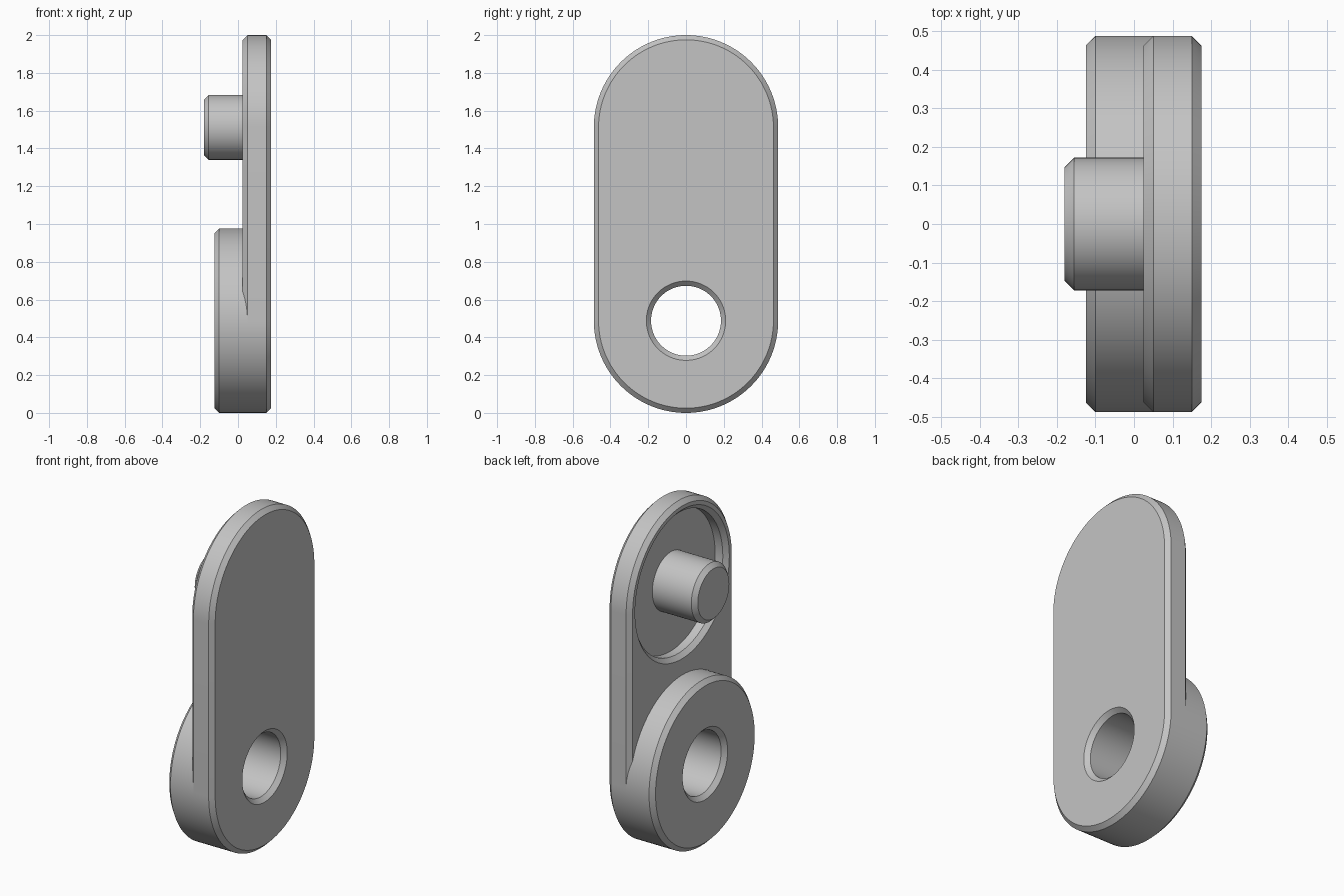
import bpy
import bmesh
from math import sin, cos, pi, radians

cube = bpy.data.objects.get("Cube")
if cube:
    bpy.data.objects.remove(cube, do_unlink=True)

SEGMENTS = 128
LOW, HIGH = 0.488, 1.512     # heights of the two round ends
RADIUS, CHAMFER = 0.488, 0.025
BORE = 0.185

grey = bpy.data.materials.new("satin grey")
grey.use_nodes = True
colour = (0.55, 0.55, 0.55, 1)
grey.diffuse_color = colour
grey.node_tree.nodes["Principled BSDF"].inputs["Base Color"].default_value = colour


def ring(x, r, low, high):
    """Circle around the x axis, stretched to a slot shape when low < high."""
    half = SEGMENTS // 2
    upper = [(x, r * cos(pi * i / half), high + r * sin(pi * i / half)) for i in range(half + 1)]
    lower = [(x, -r * cos(pi * i / half), low - r * sin(pi * i / half)) for i in range(half + 1)]
    return upper + lower if high > low else upper[:-1] + lower[:-1]


def sweep(name, profile, low, high=None, closed=False):
    """Join rings given as (x, radius); cap the ends or close into a tube."""
    high = low if high is None else high
    bm = bmesh.new()
    rings = [[bm.verts.new(p) for p in ring(x, r, low, high)] for x, r in profile]
    pairs = list(zip(rings, rings[1:]))
    if closed:
        pairs.append((rings[-1], rings[0]))
    else:
        bm.faces.new(rings[0])
        bm.faces.new(rings[-1])
    for a, b in pairs:
        for i in range(len(a)):
            j = (i + 1) % len(a)
            bm.faces.new((a[i], a[j], b[j], b[i]))
    bmesh.ops.recalc_face_normals(bm, faces=bm.faces)
    mesh = bpy.data.meshes.new(name)
    bm.to_mesh(mesh)
    bm.free()
    mesh.materials.append(grey)
    obj = bpy.data.objects.new(name, mesh)
    bpy.context.collection.objects.link(obj)
    return obj


def activate(obj):
    bpy.ops.object.select_all(action='DESELECT')
    obj.select_set(True)
    bpy.context.view_layer.objects.active = obj


def cut(obj, cutter):
    cutter.hide_render = True
    mod = obj.modifiers.new("cut", 'BOOLEAN')
    mod.operation = 'DIFFERENCE'
    mod.solver = 'EXACT'
    mod.object = cutter
    activate(obj)
    bpy.ops.object.modifier_apply(modifier=mod.name)
    bpy.data.objects.remove(cutter, do_unlink=True)


# Slot-shaped plate with chamfered rims
inner, outer = 0.025, 0.175
plate = sweep("link_plate", [(inner, RADIUS - CHAMFER), (inner + CHAMFER, RADIUS),
                             (outer - CHAMFER, RADIUS), (outer, RADIUS - CHAMFER)], LOW, HIGH)

# Chamfered bore, widened where it is buried in the boss
cut(plate, sweep("bore_cutter", [(0, 0.3), (0.04, 0.3), (0.05, BORE), (outer - CHAMFER, BORE),
                                 (outer + CHAMFER, BORE + 2 * CHAMFER)], LOW))

# Shallow round recess around the pin
recess = 0.415
cut(plate, sweep("recess_cutter", [(inner - CHAMFER, recess + 2 * CHAMFER),
                                   (inner + CHAMFER, recess), (0.1, recess)], HIGH))

# Boss ring at the lower end
face = -0.125
boss = sweep("boss_ring", [(face, BORE + CHAMFER), (face, RADIUS - CHAMFER),
                           (face + CHAMFER, RADIUS), (inner + CHAMFER, RADIUS),
                           (inner + CHAMFER, BORE), (face + CHAMFER, BORE)], LOW, closed=True)

# Pin standing in the recess
tip, pin_radius = -0.18, 0.172
pin = sweep("pin", [(tip, pin_radius - CHAMFER), (tip + CHAMFER, pin_radius),
                    (0.11, pin_radius)], HIGH)

for part in (plate, boss, pin):
    activate(part)
    bpy.ops.object.shade_smooth_by_angle(angle=radians(30))
